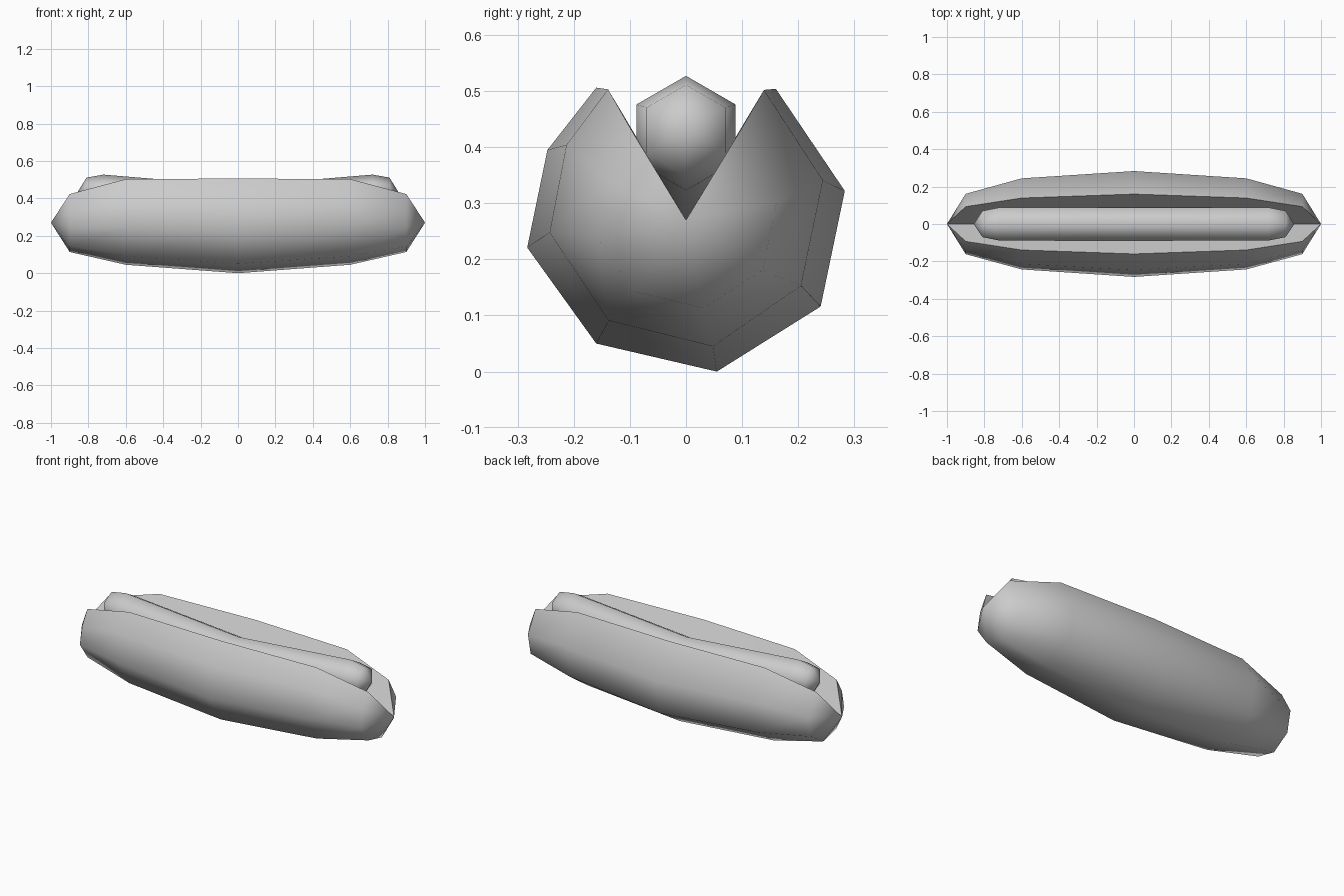
import bpy, bmesh, math

if "Cube" in bpy.data.objects:
    bpy.data.objects.remove(bpy.data.objects["Cube"])


def loft(name, rings, start, end):
    """Skin closed rings of equal length, closing each end to a point."""
    bm = bmesh.new()
    loops = [[bm.verts.new(p) for p in ring] for ring in rings]
    n = len(loops[0])
    for a, b in zip(loops, loops[1:]):
        for i in range(n):
            j = (i + 1) % n
            bm.faces.new((a[i], a[j], b[j], b[i]))
    for loop, tip in ((loops[0], start), (loops[-1], end)):
        v = bm.verts.new(tip)
        for i in range(n):
            bm.faces.new((loop[i], loop[(i + 1) % n], v))
    bmesh.ops.recalc_face_normals(bm, faces=bm.faces)
    mesh = bpy.data.meshes.new(name)
    bm.to_mesh(mesh)
    bm.free()
    obj = bpy.data.objects.new(name, mesh)
    bpy.context.collection.objects.link(obj)
    bpy.ops.object.select_all(action='DESELECT')
    obj.select_set(True)
    bpy.context.view_layer.objects.active = obj
    bpy.ops.object.shade_smooth_by_angle(angle=math.radians(75))
    return obj


# Bun: rounded shell with a V-shaped slot along the top
TROUGH = (0, 0.27)
middle = [TROUGH, (0.16, 0.504), (0.283, 0.322), (0.24, 0.116), (0.055, 0.0),
          (-0.16, 0.05), (-0.283, 0.221), (-0.247, 0.395), (-0.16, 0.506)]
shoulder = [TROUGH, (0.139, 0.502), (0.244, 0.341), (0.205, 0.153), (0.048, 0.045),
            (-0.138, 0.091), (-0.243, 0.248), (-0.213, 0.404), (-0.139, 0.503)]
near_end = [(y * 0.57, 0.27 + (z - 0.27) * 0.58) for y, z in middle]
near_end[1], near_end[-1] = (0.093, 0.423), (-0.093, 0.423)
stations = [(-0.9, near_end), (-0.6, shoulder), (0, middle),
            (0.6, shoulder), (0.9, near_end)]
loft("bun", [[(x, y, z) for y, z in ring] for x, ring in stations],
     (-1, 0, 0.27), (1, 0, 0.27))

# Sausage: six-sided, sagging in the middle
half = [(0.81, 0.43, 0.081), (0.72, 0.425, 0.102)]
spine = [(-x, z, r) for x, z, r in half] + [(0, 0.365, 0.102)] + half[::-1]
hexagon = [math.radians(90 + 60 * i) for i in range(6)]
loft("sausage", [[(x, r * math.cos(a), z + r * math.sin(a)) for a in hexagon]
                 for x, z, r in spine],
     (-0.857, 0, 0.435), (0.857, 0, 0.435))
